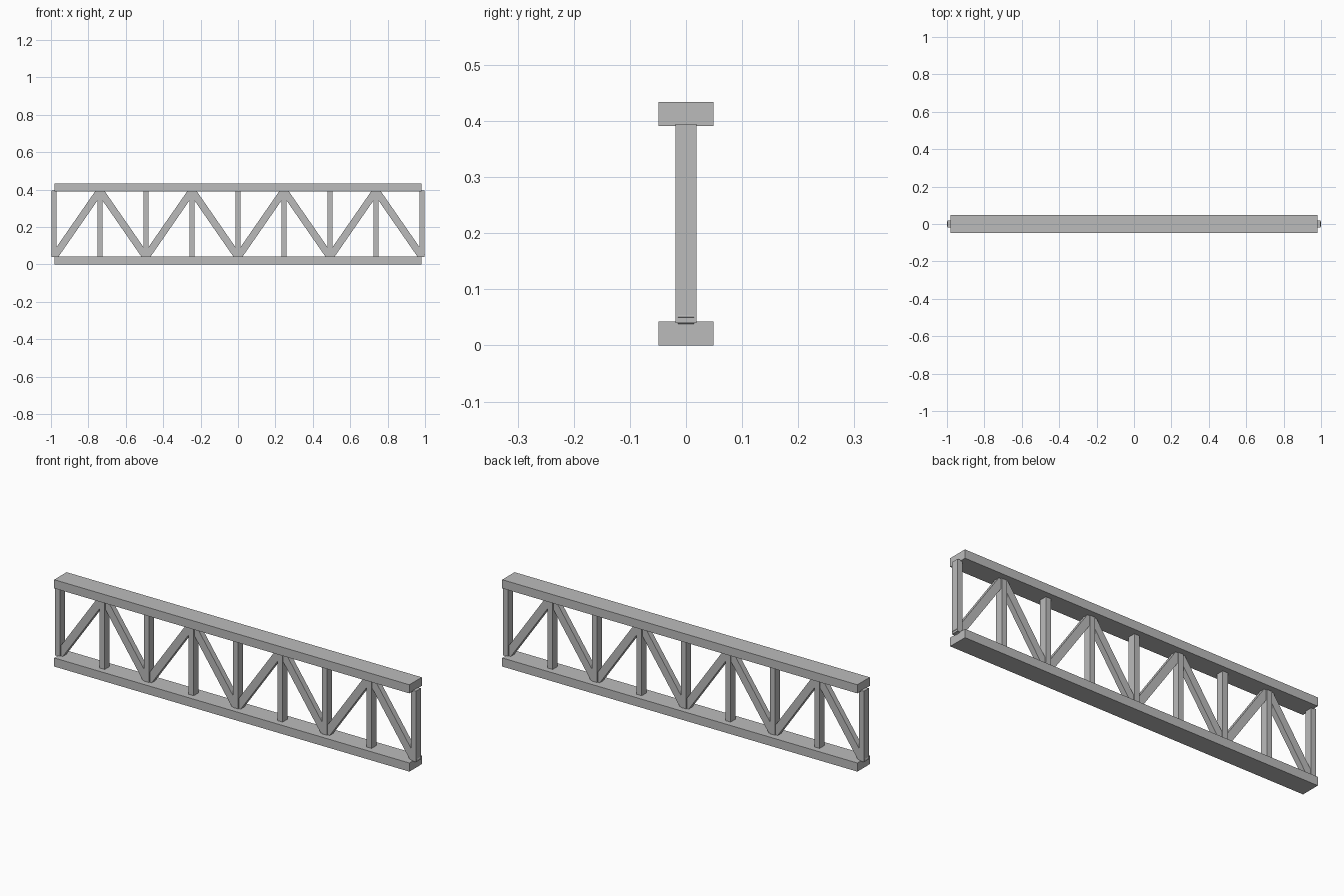
import bpy
import math

cube = bpy.data.objects.get("Cube")
if cube:
    bpy.data.objects.remove(cube, do_unlink=True)

# Single steel grey
steel = bpy.data.materials.new("steel_grey")
steel.use_nodes = True
GREY = (0.5, 0.5, 0.5, 1.0)
steel.diffuse_color = GREY
steel.node_tree.nodes["Principled BSDF"].inputs["Base Color"].default_value = GREY


def beam(name, center, size, tilt=0.0):
    """Box beam, tilted in the truss plane."""
    bpy.ops.mesh.primitive_cube_add(size=1, location=center, rotation=(0, tilt, 0))
    obj = bpy.context.object
    obj.name = name
    obj.scale = size
    bpy.ops.object.transform_apply(location=False, rotation=True, scale=True)
    obj.data.materials.append(steel)
    return obj


HEIGHT = 0.434
CHORD = 0.043
PANELS = 8
PITCH = 0.246
LOW, HIGH = 0.04, 0.395     # web members sink slightly into the chords
THIN, WIDE = 0.028, 0.038   # web member section
MID = (LOW + HIGH) / 2

# Top and bottom chords
beam("bottom_chord", (0, 0, CHORD / 2), (1.964, 0.098, CHORD))
beam("top_chord", (0, 0, HEIGHT - CHORD / 2), (1.964, 0.098, CHORD))

# Vertical posts at every panel point
for i in range(PANELS + 1):
    x = (i - PANELS / 2) * PITCH
    beam(f"post_{i + 1}", (x, 0, MID), (THIN, WIDE, HIGH - LOW))

# Zigzag diagonals, rising then falling
length = math.hypot(PITCH, HIGH - LOW)
lean = math.atan2(PITCH, HIGH - LOW)
for i in range(PANELS):
    x = (i + 0.5 - PANELS / 2) * PITCH
    tilt = lean if i % 2 == 0 else -lean
    beam(f"diagonal_{i + 1}", (x, 0, MID), (WIDE, THIN, length), tilt)
